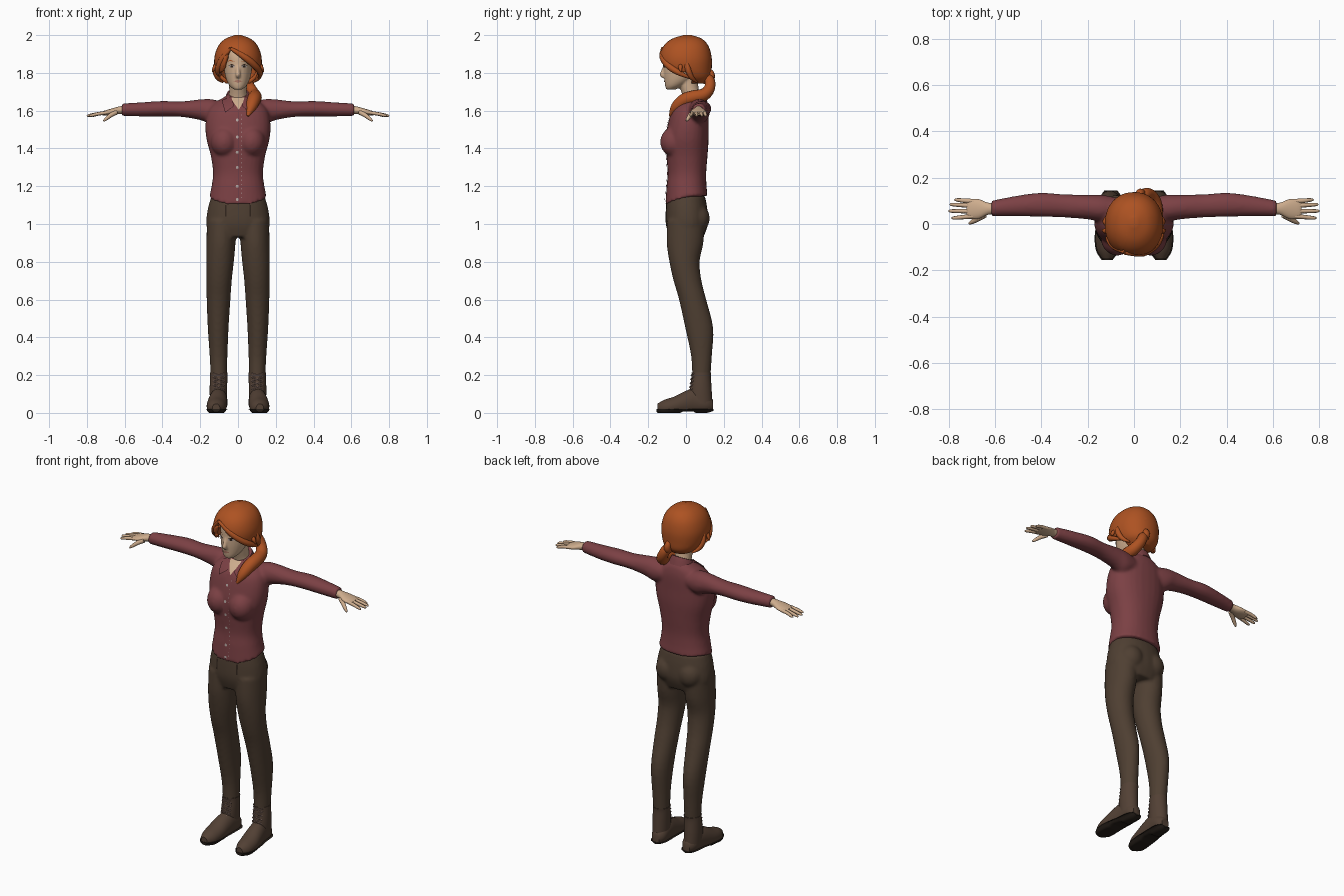
import bpy, bmesh
from math import sin, cos, pi, radians
from mathutils import Vector, Matrix
from mathutils.bvhtree import BVHTree

if "Cube" in bpy.data.objects:
    bpy.data.objects.remove(bpy.data.objects["Cube"], do_unlink=True)


def material(name, r, g, b):
    m = bpy.data.materials.new(name)
    m.use_nodes = True
    m.diffuse_color = (r, g, b, 1)
    m.node_tree.nodes["Principled BSDF"].inputs["Base Color"].default_value = (r, g, b, 1)
    return m


SKIN = material("skin", .62, .42, .27)
SHIRT = material("maroon_cloth", .20, .052, .058)
TROUSER = material("brown_cloth", .078, .05, .032)
BOOT = material("brown_leather", .085, .052, .035)
SOLE = material("dark_sole", .02, .014, .01)
HAIR = material("copper_hair", .42, .085, .016)
PALE = material("pale_thread", .45, .38, .36)
DARK = material("dark_brown", .03, .018, .012)
LIP = material("lip_rose", .45, .2, .14)
LACE = material("lace", .2, .13, .11)


def finish(bm, name, mat, voxel=0, smooth=5):
    """Turn a bmesh into an object, optionally fusing overlapping forms."""
    me = bpy.data.meshes.new(name)
    bm.to_mesh(me)
    bm.free()
    me.materials.append(mat)
    me.shade_smooth()
    me.set_sharp_from_angle(angle=radians(50))
    ob = bpy.data.objects.new(name, me)
    bpy.context.collection.objects.link(ob)
    if voxel:
        r = ob.modifiers.new("fuse", 'REMESH')
        r.mode, r.voxel_size, r.use_smooth_shade = 'VOXEL', voxel, True
        s = ob.modifiers.new("soften", 'SMOOTH')
        s.factor, s.iterations = .5, smooth
    return ob


def bridge(bm, rings):
    """Skin a row of equal rings and cap both ends."""
    vs = [[bm.verts.new(p) for p in ring] for ring in rings]
    n = len(vs[0])
    faces = [bm.faces.new((a[i], a[(i + 1) % n], b[(i + 1) % n], b[i]))
             for a, b in zip(vs, vs[1:]) for i in range(n)]
    faces += [bm.faces.new(vs[0][::-1]), bm.faces.new(vs[-1])]
    bmesh.ops.recalc_face_normals(bm, faces=faces)
    return [v for r in vs for v in r]


def spline(rows, sub=4):
    """Catmull-Rom interpolation of any equal tuples."""
    out, last = [], len(rows) - 1
    for i in range(last):
        p = [Vector(rows[min(max(i + k, 0), last)]) for k in (-1, 0, 1, 2)]
        for j in range(sub):
            t = j / sub
            out.append(p[1] + (p[2] - p[0]) * (t / 2)
                       + (p[0] * 2 - p[1] * 5 + p[2] * 4 - p[3]) * (t * t / 2)
                       + (p[1] * 3 - p[0] - p[2] * 3 + p[3]) * (t ** 3 / 2))
    return out + [Vector(rows[-1])]


def loft(bm, rows, axis='z', power=2, n=28, sub=4):
    """Rows are x, y, z, half-width, half-depth across the given axis."""
    rings = []
    for x, y, z, a, b in spline(rows, sub):
        ring = []
        for k in range(n):
            c, s = cos(2 * pi * k / n), sin(2 * pi * k / n)
            u = a * abs(c) ** (2 / power) * (1 if c > 0 else -1)
            v = b * abs(s) ** (2 / power) * (1 if s > 0 else -1)
            ring.append({'z': (x + u, y + v, z), 'x': (x, y + u, z + v),
                         'y': (x + u, y, z + v)}[axis])
        rings.append(ring)
    return bridge(bm, rings)


def tube(bm, rows, n=10, sub=4):
    """Rows are x, y, z, radius along a free path."""
    pts = spline(rows, sub)
    rings, quat, old = [], None, None
    for i, p in enumerate(pts):
        tan = (pts[min(i + 1, len(pts) - 1)] - pts[max(i - 1, 0)]).to_3d().normalized()
        quat = old.rotation_difference(tan) @ quat if old else tan.to_track_quat('Z', 'Y')
        old = tan
        rings.append([p.to_3d() + quat @ Vector((cos(2 * pi * k / n), sin(2 * pi * k / n), 0)) * p[3]
                      for k in range(n)])
    return bridge(bm, rings)


def blob(bm, centre, radii):
    m = Matrix.Translation(centre) @ Matrix.Diagonal((*radii, 1))
    bmesh.ops.create_uvsphere(bm, u_segments=20, v_segments=12, radius=1, matrix=m)


def both(bm):
    """Mirror everything made so far to the other side."""
    geom = bmesh.ops.duplicate(bm, geom=bm.verts[:] + bm.edges[:] + bm.faces[:])["geom"]
    for v in geom:
        if isinstance(v, bmesh.types.BMVert):
            v.co.x *= -1
    bmesh.ops.reverse_faces(bm, faces=[f for f in geom if isinstance(f, bmesh.types.BMFace)])


def surface(ob):
    bpy.context.view_layer.update()
    return BVHTree.FromObject(ob, bpy.context.evaluated_depsgraph_get())


def patch(name, mat, tree, poly, cuts=4, lift=.004):
    """Thin painted plate, laid on the front of a surface from an x-z outline."""
    bm = bmesh.new()
    bm.faces.new([bm.verts.new((x, -.1, z)) for x, z in poly])
    if len(poly) < 5:
        bmesh.ops.subdivide_edges(bm, edges=bm.edges[:], cuts=cuts, use_grid_fill=True)
    for v in bm.verts:
        hit = tree.ray_cast(Vector((v.co.x, -1, v.co.z)), Vector((0, 1, 0)))[0]
        v.co = (hit or tree.find_nearest(v.co)[0]) - Vector((0, lift, 0))
    bmesh.ops.reverse_faces(bm, faces=[f for f in bm.faces if f.normal.y > 0])
    return finish(bm, name, mat)


def disc(x, z, a, b, n=10):
    return [(x + a * cos(2 * pi * k / n), z + b * sin(2 * pi * k / n)) for k in range(n)]


# Shirt: sleeves and bust mirrored, then fused with the torso
bm = bmesh.new()
loft(bm, [(.08, .065, 1.595, .05, .05), (.14, .068, 1.595, .058, .066), (.2, .073, 1.605, .053, .055),
          (.3, .078, 1.608, .05, .041), (.4, .083, 1.61, .052, .041), (.5, .078, 1.607, .045, .038),
          (.615, .067, 1.605, .034, .033)], 'x')
blob(bm, (.072, -.06, 1.435), (.072, .077, .08))
both(bm)
torso = loft(bm, [(0, .003, 1.12, .152, .112), (0, .003, 1.2, .14, .106), (0, .005, 1.27, .132, .102),
                  (0, .005, 1.36, .144, .109), (0, .005, 1.45, .167, .115), (0, .012, 1.53, .172, .108),
                  (0, .022, 1.6, .158, .098), (0, .035, 1.64, .125, .08), (0, .045, 1.665, .085, .062),
                  (0, .045, 1.685, .055, .048)], power=2.25)
for v in torso:  # hem rises at the sides and back
    if v.co.z < 1.2:
        v.co.z += (1.2 - v.co.z) / .08 * (.2 * v.co.y + v.co.x ** 2)
shirt = surface(finish(bm, "shirt", SHIRT, .009))

# Collar, placket, buttons
bm = bmesh.new()
for v in loft(bm, [(0, .04, 1.64, .076, .066), (0, .035, 1.675, .066, .06), (0, .033, 1.695, .058, .054)]):
    v.co.z += (v.co.y - .04) * .5
finish(bm, "collar_band", SHIRT)
patch("neck_opening", SKIN, shirt, [(-.042, 1.67), (.042, 1.67), (.004, 1.605)], 6, .006)
for side, s in (("left", 1), ("right", -1)):
    patch(side + "_collar_flap", SHIRT, shirt,
          [(s * .04, 1.685), (s * .09, 1.668), (s * .068, 1.59), (s * .02, 1.625)], 5, .01)
patch("placket", SHIRT, shirt, [(-.02, 1.12), (.02, 1.12), (.02, 1.605), (-.02, 1.605)], 16, .003)
for z in (1.13, 1.2, 1.3, 1.38, 1.46, 1.55):
    patch("button", PALE, shirt, disc(-.004, z, .008, .008), lift=.006)
for i in range(20):
    z = 1.14 + i * .023
    patch("stitch", PALE, shirt, disc(.017, z, .0015, .004, 4), 1, .005)

# Trousers
bm = bmesh.new()
loft(bm, [(.085, 0, 1.02, .08, .1), (.09, -.005, .9, .077, .097), (.095, -.008, .8, .073, .08),
          (.1, .008, .7, .067, .074), (.103, .035, .6, .063, .072), (.105, .07, .45, .055, .074),
          (.103, .082, .3, .047, .055), (.101, .081, .18, .043, .048)])
blob(bm, (.072, .06, 1.03), (.07, .066, .075))
both(bm)
loft(bm, [(0, 0, 1.15, .14, .1), (0, .003, 1.08, .16, .11), (0, .005, 1.0, .168, .112),
          (0, .002, .93, .15, .09)], power=2.2)
trousers = surface(finish(bm, "trousers", TROUSER, .009, 4))
for x in (-.065, .065):
    patch("belt_loop", DARK, trousers, [(x - .005, 1.04), (x + .005, 1.04), (x + .005, 1.1), (x - .005, 1.1)])

# Boots with soles and crossed laces
foot = [(.1, .142, .04, .024, .03), (.1, .11, .05, .043, .05), (.103, .05, .06, .047, .07),
        (.108, 0, .052, .051, .065), (.113, -.06, .037, .053, .05), (.115, -.115, .027, .044, .042),
        (.116, -.152, .026, .02, .022)]
bm = bmesh.new()
loft(bm, [(.101, .082, .215, .046, .052), (.102, .081, .19, .046, .051), (.104, .078, .12, .046, .058),
          (.104, .08, .05, .044, .06)])
for v in loft(bm, foot, 'y'):
    v.co.z = max(v.co.z, .012)
both(bm)
finish(bm, "boots", BOOT)
bm = bmesh.new()
for v in loft(bm, [(x, y * 1.02, z, a + .004, b) for x, y, z, a, b in foot], 'y'):
    arch = .008 if -.02 < v.co.y < .05 else 0
    v.co.z = min(max(v.co.z, arch), .02)
both(bm)
finish(bm, "boot_soles", SOLE)
bm = bmesh.new()
for i in range(5):
    z, y = .105 + i * .021, .016 + i * .003
    for d in (-1, 1):
        tube(bm, [(.102 - d * .03, y + .014, z, .003), (.102, y, z + .01, .003),
                  (.102 + d * .03, y + .014, z + .02, .003)], 6, 3)
both(bm)
finish(bm, "boot_laces", LACE)

# Hands: palm, four spread fingers, thumb
bm = bmesh.new()
loft(bm, [(.59, .067, 1.605, .024, .022), (.63, .066, 1.602, .026, .02), (.67, .065, 1.594, .042, .017),
          (.71, .065, 1.587, .042, .012), (.722, .065, 1.585, .034, .008)], 'x')
for base, tip, reach in ((.098, .104, .775), (.078, .084, .795), (.055, .056, .8), (.034, .026, .787)):
    tube(bm, [(.69, base, 1.59, .01), (.735, (base + tip) / 2, 1.584, .0095),
              (reach - .012, tip, 1.575, .0075), (reach, tip, 1.571, .003)], 8)
tube(bm, [(.645, .04, 1.592, .014), (.675, .022, 1.575, .012), (.7, .008, 1.555, .009),
          (.712, .002, 1.545, .004)], 8)
both(bm)
finish(bm, "hands", SKIN)

# Head, neck and nose
bm = bmesh.new()
loft(bm, [(0, -.08, 1.712, .022, .024), (0, -.062, 1.73, .043, .048), (0, -.04, 1.76, .06, .074),
          (0, -.022, 1.8, .071, .096), (0, -.005, 1.85, .077, .114), (0, 0, 1.9, .08, .115),
          (0, 0, 1.95, .06, .09)])
loft(bm, [(0, .045, 1.63, .06, .05), (0, .03, 1.68, .048, .048), (0, .015, 1.73, .047, .05),
          (0, .01, 1.79, .05, .06)])
tube(bm, [(0, -.11, 1.845, .008), (0, -.121, 1.81, .011), (0, -.126, 1.79, .013), (0, -.116, 1.779, .01)])
head = surface(finish(bm, "head", SKIN, .0055, 3))
patch("lips", LIP, head, [(-.024, 1.756), (0, 1.747), (.024, 1.756), (0, 1.764)], 3)
for s in (-1, 1):
    patch("eye_white", PALE, head, disc(s * .033, 1.834, .016, .007), lift=.004)
    patch("iris", DARK, head, disc(s * .033, 1.834, .007, .007), lift=.006)
    patch("lash", DARK, head, [(s * .013, 1.838), (s * .033, 1.842), (s * .053, 1.839), (s * .033, 1.847)], 3, .006)
    patch("brow", HAIR, head, [(s * .012, 1.856), (s * .04, 1.865), (s * .06, 1.858), (s * .04, 1.87)], 3)

# Hair cap, cut open over the face along a swept fringe
bm = bmesh.new()
loft(bm, [(0, .035, 1.745, .065, .07), (0, .022, 1.775, .1, .108), (0, .003, 1.82, .121, .133),
          (0, -.002, 1.88, .125, .138), (0, 0, 1.94, .106, .12), (0, .005, 1.98, .068, .08),
          (0, .008, 2.0, .015, .02)], power=2.15, n=40, sub=5)
cuts = [((-.03, 0, 1.925), (.84, 0, 1)), ((-.05, 0, 1.925), (-3.8, 0, 1)),
        ((0, 0, 1.785), (0, .25, 1)), ((0, .03, 0), (0, 1, 0))]
for co, no in cuts:
    bmesh.ops.bisect_plane(bm, geom=bm.verts[:] + bm.edges[:] + bm.faces[:], plane_co=co, plane_no=no)


def face_side(f):
    under = [(f.calc_center_median() - Vector(co)).dot(Vector(no)) < 0 for co, no in cuts]
    return under[3] and (under[2] or (under[0] and under[1]))


bmesh.ops.delete(bm, geom=[f for f in bm.faces if face_side(f)], context='FACES')
cap = finish(bm, "hair_cap", HAIR)
shell = cap.modifiers.new("thickness", 'SOLIDIFY')
shell.thickness = .02

# Loose locks and the tail over the left shoulder
bm = bmesh.new()
tube(bm, [(-.04, -.125, 1.93, .008), (.04, -.122, 1.88, .018), (.095, -.085, 1.832, .018),
          (.118, -.03, 1.797, .014), (.108, .03, 1.77, .005)])
tube(bm, [(-.04, -.122, 1.93, .008), (-.085, -.095, 1.87, .016), (-.108, -.06, 1.815, .015),
          (-.105, -.03, 1.785, .004)])
for s in (-1, 1):
    tube(bm, [(s * .105, 0, 1.87, .012), (s * .12, .01, 1.82, .016), (s * .108, .03, 1.775, .013),
              (s * .08, .06, 1.75, .004)])
    tube(bm, [(s * .1, -.02, 1.85, .01), (s * .122, -.03, 1.83, .012), (s * .136, -.025, 1.805, .003)])
finish(bm, "hair_locks", HAIR)
bm = bmesh.new()
tube(bm, [(.02, .085, 1.775, .022), (.04, .122, 1.765, .027), (.065, .125, 1.72, .029),
          (.085, .095, 1.685, .033), (.09, .04, 1.672, .036), (.083, -.01, 1.655, .036),
          (.068, -.055, 1.615, .028), (.052, -.085, 1.572, .006)], 14)
tube(bm, [(.02, .09, 1.83, .008), (.025, .13, 1.8, .018), (.03, .125, 1.765, .022), (.03, .09, 1.75, .01)])
finish(bm, "side_tail", HAIR)
